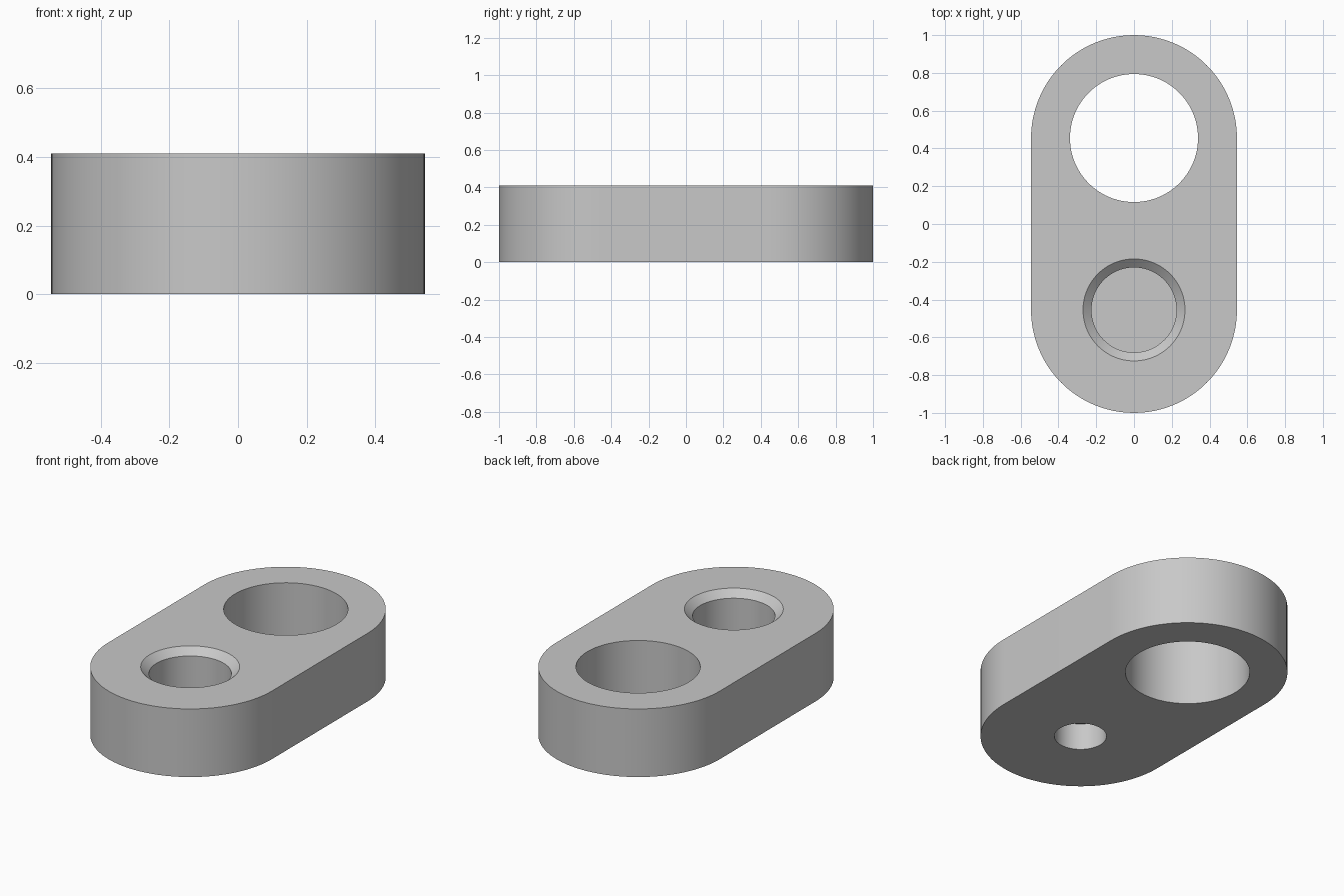
import bpy
import bmesh
from math import cos, sin, pi, radians

cube = bpy.data.objects.get("Cube")
if cube:
    bpy.data.objects.remove(cube, do_unlink=True)

HEIGHT = 0.41
OUTER = 0.545        # radius of the rounded ends
OFFSET = 0.455       # distance of each hole from the middle
SEGMENTS = 96

metal = bpy.data.materials.new("light grey metal")
metal.use_nodes = True
grey = (0.58, 0.58, 0.58, 1)
metal.diffuse_color = grey
metal.node_tree.nodes["Principled BSDF"].inputs["Base Color"].default_value = grey

bm = bmesh.new()


def make_loop(points, z):
    """Closed ring of edges at height z."""
    verts = [bm.verts.new((x, y, z)) for x, y in points]
    return [bm.edges.new((v, verts[i - 1])) for i, v in enumerate(verts)]


def circle(radius, y):
    angles = [2 * pi * i / SEGMENTS for i in range(SEGMENTS)]
    return [(radius * cos(a), y + radius * sin(a)) for a in angles]


def stadium():
    half = SEGMENTS // 2
    angles = [pi * i / half for i in range(half + 1)]
    back = [(OUTER * cos(a), OFFSET + OUTER * sin(a)) for a in angles]
    return back + [(-x, -y) for x, y in back]


def wall(sections):
    """Bridge successive (points, z) sections; return the bottom and top rings."""
    rings = [make_loop(points, z) for points, z in sections]
    for low, high in zip(rings, rings[1:]):
        bmesh.ops.bridge_loops(bm, edges=low + high)
    return rings[0], rings[-1]


# Outer side, large through hole, and stepped hole with a chamfered rim
stepped_profile = [(0.142, 0), (0.142, 0.16), (0.225, 0.16),
                   (0.225, HEIGHT - 0.04), (0.27, HEIGHT)]
walls = [
    wall([(stadium(), 0), (stadium(), HEIGHT)]),
    wall([(circle(0.339, OFFSET), z) for z in (0, HEIGHT)]),
    wall([(circle(r, -OFFSET), z) for r, z in stepped_profile]),
]

# Flat bottom and top around the holes
for rings in zip(*walls):
    bmesh.ops.triangle_fill(bm, edges=sum(rings, []), use_beauty=True)
bmesh.ops.recalc_face_normals(bm, faces=bm.faces)

mesh = bpy.data.meshes.new("link_plate")
bm.to_mesh(mesh)
bm.free()
mesh.materials.append(metal)
plate = bpy.data.objects.new("link_plate", mesh)
bpy.context.collection.objects.link(plate)

bpy.ops.object.select_all(action="DESELECT")
plate.select_set(True)
bpy.context.view_layer.objects.active = plate
bpy.ops.object.shade_smooth_by_angle(angle=radians(30))
